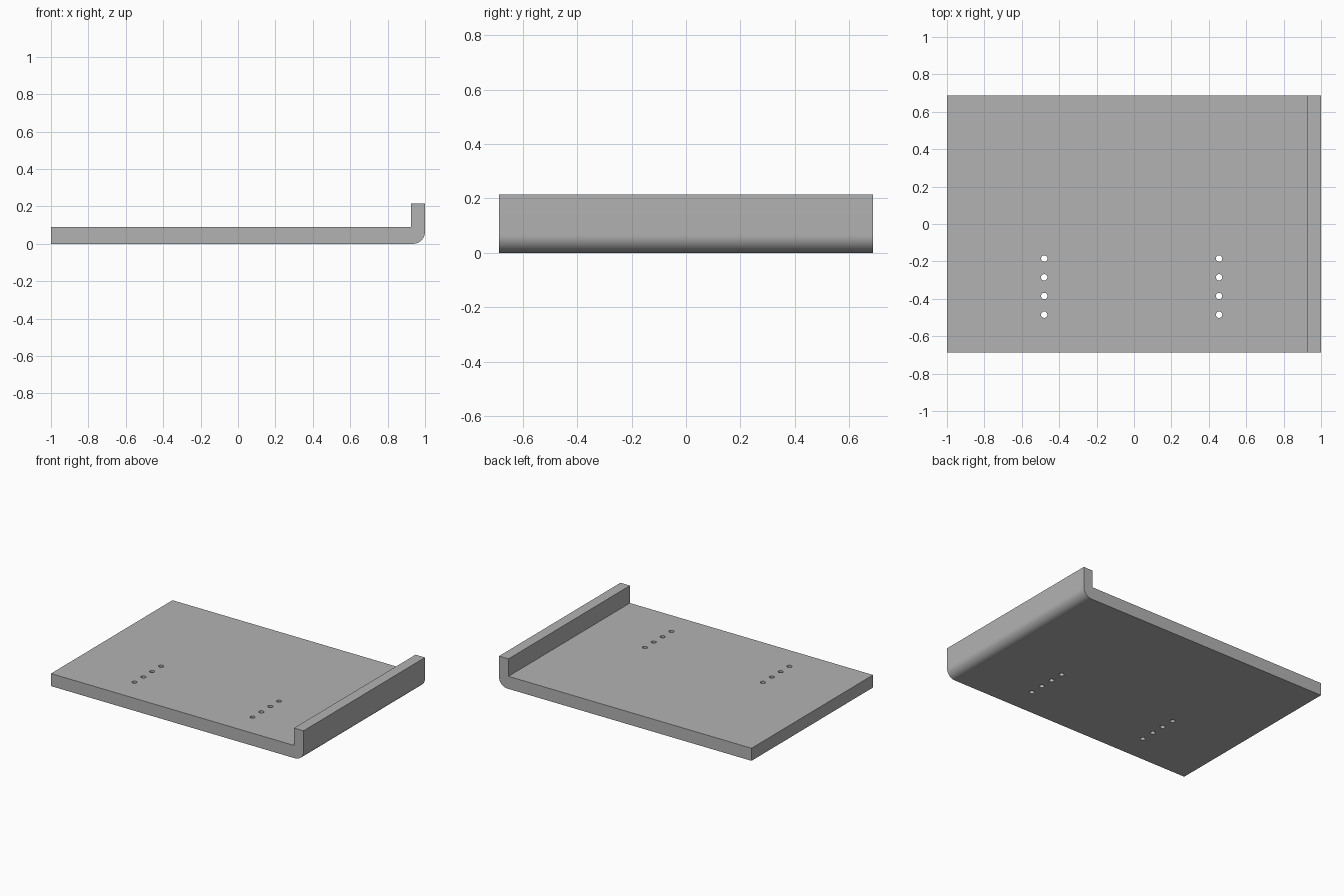
import bpy
import bmesh
from math import sin, cos, pi, radians

cube = bpy.data.objects.get("Cube")
if cube:
    bpy.data.objects.remove(cube, do_unlink=True)

HALF_DEPTH = 0.687
BASE_TOP, LIP_TOP, LIP_INNER = 0.09, 0.215, 0.925
BEND = 0.065

grey = bpy.data.materials.new("plain grey")
grey.use_nodes = True
colour = (0.45, 0.45, 0.45, 1)
grey.diffuse_color = colour
grey.node_tree.nodes["Principled BSDF"].inputs["Base Color"].default_value = colour


def make_object(name, bm):
    bmesh.ops.recalc_face_normals(bm, faces=bm.faces)
    mesh = bpy.data.meshes.new(name)
    bm.to_mesh(mesh)
    bm.free()
    mesh.materials.append(grey)
    obj = bpy.data.objects.new(name, mesh)
    bpy.context.collection.objects.link(obj)
    return obj


# Tray: L-shaped profile with a rounded outer bend, extruded front to back
steps = 12
profile = [(-1, 0)]
for i in range(steps + 1):
    a = -pi / 2 + i / steps * pi / 2
    profile.append((1 - BEND + BEND * cos(a), BEND + BEND * sin(a)))
profile += [(1, LIP_TOP), (LIP_INNER, LIP_TOP), (LIP_INNER, BASE_TOP), (-1, BASE_TOP)]

bm = bmesh.new()
face = bm.faces.new([bm.verts.new((x, -HALF_DEPTH, z)) for x, z in profile])
result = bmesh.ops.extrude_face_region(bm, geom=[face])
moved = [v for v in result["geom"] if isinstance(v, bmesh.types.BMVert)]
bmesh.ops.translate(bm, verts=moved, vec=(0, 2 * HALF_DEPTH, 0))
tray = make_object("tray_with_lip", bm)

# Two rows of four round through-holes
bm = bmesh.new()
for x in (-0.48, 0.455):
    for row in range(4):
        pin = bmesh.ops.create_cone(bm, cap_ends=True, segments=24,
                                    radius1=0.017, radius2=0.017, depth=0.4)
        bmesh.ops.translate(bm, verts=pin["verts"], vec=(x, -0.185 - 0.1 * row, 0.05))
cutter = make_object("hole_cutter", bm)
cutter.hide_render = True

# Cut the holes, then drop the cutter
cut = tray.modifiers.new("holes", "BOOLEAN")
cut.operation = "DIFFERENCE"
cut.solver = "EXACT"
cut.object = cutter
bpy.ops.object.select_all(action="DESELECT")
bpy.context.view_layer.objects.active = tray
tray.select_set(True)
bpy.ops.object.modifier_apply(modifier=cut.name)
bpy.data.objects.remove(cutter, do_unlink=True)

bpy.ops.object.shade_smooth_by_angle(angle=radians(30))
